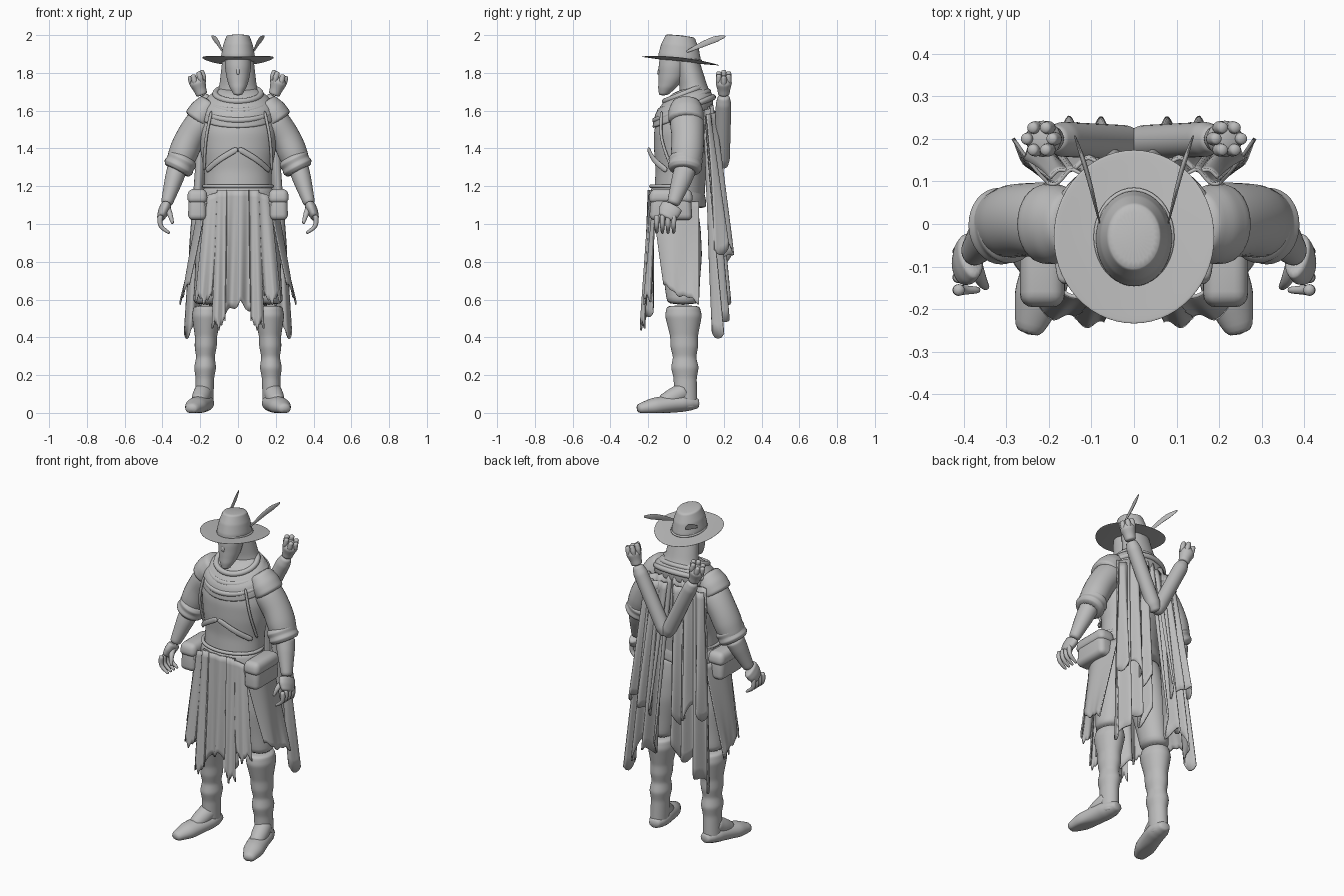
import bpy, bmesh, math
from mathutils import Vector

if "Cube" in bpy.data.objects:
    bpy.data.objects.remove(bpy.data.objects["Cube"], do_unlink=True)

grey = bpy.data.materials.new("plain grey")
grey.use_nodes = True
tone = (.5, .5, .5, 1)
grey.diffuse_color = tone
grey.node_tree.nodes["Principled BSDF"].inputs["Base Color"].default_value = tone


def at(x, y, z):
    return Vector((x, y, z))


def finish(name, bm, mirror, thickness=0, bevel=0, rounded=False):
    """Turn a bmesh into a smooth shaded object with its modifiers."""
    bmesh.ops.recalc_face_normals(bm, faces=bm.faces)
    for face in bm.faces:
        face.smooth = True
    mesh = bpy.data.meshes.new(name)
    bm.to_mesh(mesh)
    bm.free()
    mesh.materials.append(grey)
    obj = bpy.data.objects.new(name, mesh)
    bpy.context.collection.objects.link(obj)
    if mirror:
        obj.modifiers.new("mirror", "MIRROR").use_mirror_merge = False
    if thickness:
        obj.modifiers.new("thickness", "SOLIDIFY").thickness = thickness
    if bevel:
        mod = obj.modifiers.new("bevel", "BEVEL")
        mod.width, mod.segments = bevel, 4
    if rounded:
        mod = obj.modifiers.new("rounding", "SUBSURF")
        mod.levels = mod.render_levels = 1


def spline(points, t):
    """Point on a smooth curve through the given points."""
    t *= len(points) - 1
    i = min(int(t), len(points) - 2)
    f = t - i
    a, b = points[i], points[i + 1]
    before = points[i - 1] if i else 2 * a - b
    after = points[i + 2] if i + 2 < len(points) else 2 * b - a
    bend = 2 * before - 5 * a + 4 * b - after
    return a + f / 2 * (b - before + f * (bend + f * (3 * (a - b) + after - before)))


def tube(name, path, radii, ratio=1, mirror=True, level=False, sides=16, warp=None):
    """Loft ellipses along a path; radii are evenly spaced, level keeps rings horizontal."""
    bm = bmesh.new()
    steps = 3 * (len(radii) - 1)
    centres = [spline(path, j / steps) for j in range(steps + 1)]
    whole = (path[-1] - path[0]).normalized()
    ref = at(0, 0, 1) if abs(whole.z) < .7 else at(0, 1, 0)
    rings = []
    for j, centre in enumerate(centres):
        i, part = min(j // 3, len(radii) - 2), j / 3
        radius = radii[i] + (radii[i + 1] - radii[i]) * (part - i)
        if level:
            side, other = at(1, 0, 0), at(0, 1, 0)
        else:
            along = centres[min(j + 1, steps)] - centres[max(j - 1, 0)]
            side = along.cross(ref).normalized()
            other = side.cross(along).normalized()
        ring = []
        for k in range(sides):
            angle = math.tau * k / sides
            offset = side * math.cos(angle) + other * ratio * math.sin(angle)
            co = centre + radius * offset
            ring.append(bm.verts.new(warp(co) if warp else co))
        rings.append(ring)
    for low, high in zip(rings, rings[1:]):
        for k in range(sides):
            bm.faces.new((low[k - 1], low[k], high[k], high[k - 1]))
    bm.faces.new(rings[0])
    bm.faces.new(rings[-1])
    finish(name, bm, mirror, rounded=True)


def body(name, path, radii, ratio, warp=None):
    tube(name, path, radii, ratio, mirror=False, level=True, sides=28, warp=warp)


def sheet(name, top, bottom, folds, depth, jag, bulge=0, axis=1, mirror=True):
    """Hanging cloth between two edges, with deepening folds and a ragged hem."""
    bm = bmesh.new()
    across, down = 36, 18
    grid = []
    for j in range(down + 1):
        v = j / down
        line = []
        for i in range(across + 1):
            u = i / across
            co = top[0].lerp(top[1], u).lerp(bottom[0].lerp(bottom[1], u), v)
            co[axis] += depth * (v + .3) * math.sin(math.tau * folds * u + v)
            co[axis] += bulge * math.sin(math.pi * u)
            co.z += jag * v ** 4 * (math.sin(9 * u + folds) + math.sin(25 * u) / 2)
            line.append(bm.verts.new(co))
        grid.append(line)
    for upper, lower in zip(grid, grid[1:]):
        for i in range(across):
            bm.faces.new((upper[i], upper[i + 1], lower[i + 1], lower[i]))
    finish(name, bm, mirror, thickness=.008)


def hoop(name, centre, radius, ratio, thick, tilt=0):
    """Rolled cloth or leather ring around the body."""
    curve = bpy.data.curves.new(name, "CURVE")
    curve.dimensions, curve.bevel_depth = "3D", thick
    line = curve.splines.new("POLY")
    count = 40
    line.points.add(count - 1)
    for k, point in enumerate(line.points):
        angle = math.tau * k / count
        y = radius * ratio * math.sin(angle)
        co = centre + at(radius * math.cos(angle), y, tilt * y)
        point.co = (*co, 1)
    line.use_cyclic_u = line.use_smooth = True
    curve.materials.append(grey)
    bpy.context.collection.objects.link(bpy.data.objects.new(name, curve))


def box(name, centre, size, bevel):
    """Rounded box, narrower at the top."""
    bm = bmesh.new()
    bmesh.ops.create_cube(bm, size=1)
    for v in bm.verts:
        v.co = centre + v.co * (1 if v.co.z < 0 else .9) * size
    finish(name, bm, True, bevel=bevel)


# landmarks of the left half
hips, waist, neck = at(0, -.04, 1.08), at(0, -.05, 1.2), at(0, 0, 1.69)
shoulder, elbow = at(.14, 0, 1.6), at(.32, 0, 1.3)
wrist, knuckle = at(.38, -.07, 1.1), at(.41, -.11, 1.03)
hip, knee, heel = at(.09, -.04, 1.1), at(.165, -.015, .57), at(.18, 0, .02)

# torso
body("torso", [hips, neck], [.18, .18, .18, .2, .21, .19, .08], .75)
body("jerkin_hem", [waist, hips], [.18, .2, .2], .75)
hoop("belt", waist, .18, .75, .01)
tube("chest_strap", [at(0, -.2, 1.4), at(.1, -.17, 1.34), at(.17, -.1, 1.28)], [.008] * 3, 2)
tube("vest_edge", [at(.14, -.13, 1.6), at(.17, -.13, 1.45), at(.18, -.07, 1.28)], [.008] * 3)


# cowl, higher at the back
def cowl_tilt(co):
    return co + at(0, 0, co.y / 3)


body("cowl", [at(0, 0, 1.72), at(0, -.02, 1.56)], [.08, .15, .19, .2, .2], .8, cowl_tilt)
for k in range(3):
    hoop("cowl_roll", neck - at(0, .01, .04 * k), .12 + .03 * k, .85, .016, .4)

# head
body("head", [at(0, -.12, 1.68), at(0, -.08, 1.77), at(0, -.06, 1.9)], [.02, .045, .06, .07, .07], 1.1)
tube("nose", [at(0, -.13, 1.84), at(0, -.148, 1.79)], [.006, .01, .006], mirror=False)
body("hair", [at(0, 0, 1.9), at(0, .06, 1.64)], [.08, .09, .1, .13], .75)


# hat, tipped back with raised sides
def hat_shape(co):
    return co + at(0, 0, co.x ** 2 / 2 - co.y / 9)


brim = at(0, -.03, 1.855)
body("hat_brim", [brim, brim + at(0, 0, .01)], [.08, .19, .19, .09], 1.08, hat_shape)
body("hat_crown", [brim - at(0, .005, 0), brim + at(0, 0, .14)], [.09, .09, .085, .08, .07, .06], 1.25, hat_shape)
hoop("hat_band", brim + at(0, 0, .02), .089, 1.23, .006, -.1)
tube("feather", [at(.08, 0, 1.91), at(.11, .12, 1.965), at(.14, .21, 1.995)], [.002, .005, .006, .002], 3)

# arms
tube("sleeve", [shoulder, at(.25, .01, 1.46), elbow], [.07, .085, .08, .08, .07], 1.1)
tube("shoulder_flap", [shoulder + at(0, 0, .05), at(.22, 0, 1.54)], [.06, .08, .08], 1.2)
tube("sleeve_cuff", [elbow.lerp(shoulder, .2), elbow.lerp(wrist, .1)], [.07, .085, .08, .085, .07], 1.1)
tube("forearm", [elbow, wrist], [.055, .05, .04, .03], 1.1)
tube("hand", [wrist, knuckle], [.03, .03, .02], 2)
for k in range(4):
    root = knuckle + at(0, .03 * k - .045, .02)
    tube("finger", [root, root + at(0, 0, -.06), root + at(-.05, 0, -.1)], [.016, .014, .008], sides=8)
tube("thumb", [wrist, wrist + at(-.02, -.06, -.05), wrist + at(-.035, -.08, -.1)], [.02, .016, .008], sides=8)


# legs and boots, with soles flat on the ground
def flat_sole(co):
    return at(co.x, co.y, max(co.z, 0))


tube("trouser_leg", [hip, knee], [.09, .1, .1, .085, .075], 1.15, level=True)
tube("boot_shaft", [knee, heel], [.07, .08, .07, .06, .06, .05, .06, .05, .05, .05, .05], 1.25, level=True)
tube("boot_foot", [at(.17, .07, .05), at(.19, -.05, .05), at(.25, -.26, .02)],
     [.03, .05, .06, .06, .06, .03], .8, warp=flat_sole)
tube("boot_instep", [at(.18, 0, .12), at(.21, -.13, .05)], [.05, .05, .04])

# pouches
pouch = at(.215, -.08, 1.1)
box("pouch", pouch, at(.1, .23, .16), .03)
box("pouch_flap", pouch + at(0, 0, .05), at(.11, .24, .08), .03)

# skirt strips
sheet("front_apron", (at(-.11, -.18, 1.18), at(.11, -.18, 1.18)),
      (at(-.13, -.19, .55), at(.13, -.19, .55)), 3, .012, .03, bulge=-.02, mirror=False)
sheet("long_strip", (at(.06, -.2, 1.18), at(.11, -.19, 1.18)),
      (at(.07, -.24, .47), at(.14, -.23, .46)), 1, .008, .02)
sheet("short_strip", (at(.1, -.19, 1.17), at(.17, -.16, 1.15)),
      (at(.14, -.23, .6), at(.23, -.2, .6)), 1, .01, .02)
sheet("side_panel", (at(.17, -.18, 1.12), at(.18, .07, 1.12)),
      (at(.25, -.12, .67), at(.3, .07, .58)), 1, .01, .01, bulge=.03, axis=0)

# ragged cape in two halves, with a shorter outer layer
sheet("cape", (at(0, .13, 1.65), at(.2, .1, 1.6)),
      (at(.05, .19, .65), at(.28, .17, .45)), 3, .03, .05, bulge=.02)
sheet("outer_cape", (at(.02, .15, 1.6), at(.2, .11, 1.58)),
      (at(.07, .22, .82), at(.26, .18, .9)), 2.5, .025, .04, bulge=.02)

# crossed quivers with bundled arrow ends
low, high = at(0, .19, 1.3), at(.19, .2, 1.68)
tip = high + at(.035, 0, .1)
tube("quiver", [low, high], [.03] + [.042] * 8 + [.03])
tube("quiver_neck", [high, tip], [.03, .035, .045, .03])
for k in range(6):
    angle = math.tau * k / 6
    end = tip + at(math.cos(angle), math.sin(angle), -math.cos(angle) / 2) * .03
    tube("arrow_end", [end - at(.02, 0, .05), end + at(0, 0, .02)], [.008, .018, .014], sides=8)
